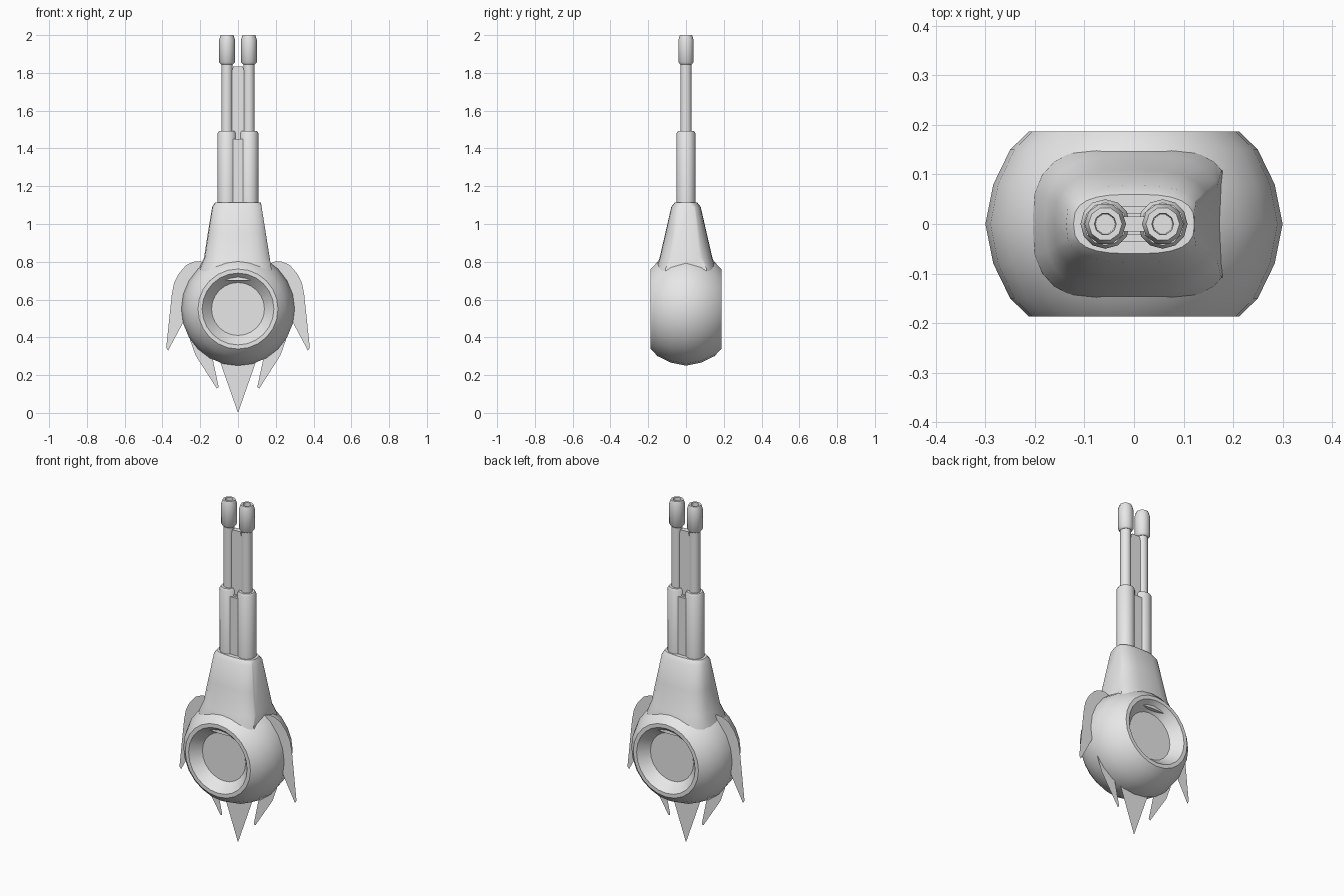
import bpy, bmesh, math
from mathutils import Vector

if "Cube" in bpy.data.objects:
    bpy.data.objects.remove(bpy.data.objects["Cube"])

grey = bpy.data.materials.new("light_grey")
grey.diffuse_color = (0.8, 0.8, 0.8, 1)
grey.use_nodes = True
grey.node_tree.nodes["Principled BSDF"].inputs["Base Color"].default_value = grey.diffuse_color


def finish(name, bm, smooth=None, recalc=True):
    if recalc:
        bmesh.ops.recalc_face_normals(bm, faces=bm.faces[:])
    me = bpy.data.meshes.new(name)
    bm.to_mesh(me)
    bm.free()
    me.materials.append(grey)
    ob = bpy.data.objects.new(name, me)
    bpy.context.collection.objects.link(ob)
    if smooth:
        bpy.ops.object.select_all(action='DESELECT')
        ob.select_set(True)
        bpy.context.view_layer.objects.active = ob
        bpy.ops.object.shade_smooth_by_angle(angle=math.radians(smooth))
    return ob


def loft(bm, rings):
    """Skin a list of closed point rings and cap both ends."""
    loops = [[bm.verts.new(p) for p in r] for r in rings]
    n = len(loops[0])
    for a, b in zip(loops, loops[1:]):
        for i in range(n):
            bm.faces.new((a[i], a[(i + 1) % n], b[(i + 1) % n], b[i]))
    bm.faces.new(loops[0][::-1])
    bm.faces.new(loops[-1])


def circle(r, n, place):
    return [place(r * math.cos(2 * math.pi * i / n), r * math.sin(2 * math.pi * i / n))
            for i in range(n)]


def tube(name, x, profile, n=10):
    bm = bmesh.new()
    loft(bm, [circle(r, n, lambda u, v: Vector((x + u, v, z))) for r, z in profile])
    return finish(name, bm, 40)


# Round body with a dished port on the front and the back
half = [(0.300, 0), (0.284, 0.08), (0.250, 0.15), (0.212, 0.187), (0.19, 0.187), (0.14, 0.13)]
profile = [(r, -y) for r, y in half[:0:-1]] + half
bm = bmesh.new()
loft(bm, [circle(r, 24, lambda u, v: Vector((u, y, 0.55 + v))) for r, y in profile])
finish("body", bm, 35)

# Tapering neck, rounded rectangle in section, with a flat cut on its right side
def section(a, b, z, n=24, p=0.7):
    pts = []
    for i in range(n):
        t = 2 * math.pi * i / n
        c, s = math.cos(t), math.sin(t)
        pts.append(Vector((a * math.copysign(abs(c) ** p, c), b * math.copysign(abs(s) ** p, s), z)))
    return pts

bm = bmesh.new()
loft(bm, [section(*s) for s in [(0.21, 0.165, 0.70), (0.205, 0.16, 0.765), (0.18, 0.14, 0.82),
                                (0.16, 0.11, 0.95), (0.137, 0.078, 1.09), (0.122, 0.06, 1.113)]])
cut = bmesh.ops.bisect_plane(bm, geom=bm.verts[:] + bm.edges[:] + bm.faces[:],
                             plane_co=(0.122, 0, 1.11), plane_no=(0.29, 0, 0.046), clear_outer=True)
bmesh.ops.holes_fill(bm, edges=[e for e in bm.edges if e.is_boundary])
finish("neck", bm, 35)

# Twin barrels: sleeve, barrel and hollow muzzle on each side
for side, x in (("left", -0.058), ("right", 0.058)):
    tube(side + "_sleeve", x, [(0.05, 1.08), (0.05, 1.48), (0.043, 1.492)], 12)
    tube(side + "_barrel", x, [(0.03, 1.45), (0.03, 1.87)], 12)
    tube(side + "_muzzle", x, [(0.032, 1.845), (0.042, 1.857), (0.042, 1.975), (0.034, 2.0),
                               (0.022, 2.0), (0.02, 1.95)], 10)


# Webs joining the barrels, with a raised middle or a notch at the top
def web(name, outline, depth):
    bm = bmesh.new()
    loft(bm, [[Vector((x, y, z)) for x, z in outline] for y in (-depth, depth)])
    return finish(name, bm)

web("barrel_web", [(-0.058, 1.45), (0.058, 1.45), (0.058, 1.80), (0.035, 1.80), (0.025, 1.835),
                   (-0.025, 1.835), (-0.035, 1.80), (-0.058, 1.80)], 0.015)
web("sleeve_web", [(-0.058, 1.08), (0.058, 1.08), (0.058, 1.49), (0.036, 1.49), (0.018, 1.46),
                   (-0.018, 1.46), (-0.036, 1.49), (-0.058, 1.49)], 0.022)
web("sleeve_rib", [(-0.035, 1.08), (0.035, 1.08), (0.035, 1.45), (-0.035, 1.45)], 0.036)


# Flat sheet fins in the middle plane
def fin(name, outline, sign=1):
    bm = bmesh.new()
    bm.faces.new([bm.verts.new((sign * x, 0, z)) for x, z in outline])
    return finish(name, bm, recalc=False)

side_fin = [(0.17, 0.79), (0.20, 0.803), (0.235, 0.80), (0.275, 0.782), (0.315, 0.735), (0.338, 0.69),
            (0.35, 0.63), (0.38, 0.345), (0.37, 0.33), (0.29, 0.48), (0.25, 0.55)]
lower_fin = [(0.25, 0.42), (0.255, 0.39), (0.225, 0.305), (0.113, 0.13), (0.102, 0.135),
             (0.135, 0.29), (0.16, 0.36)]
for side, s in (("left", -1), ("right", 1)):
    fin(side + "_side_fin", side_fin, s)
    fin(side + "_lower_fin", lower_fin, s)
fin("bottom_fin", [(-0.10, 0.285), (0, 0), (0.10, 0.285)])
